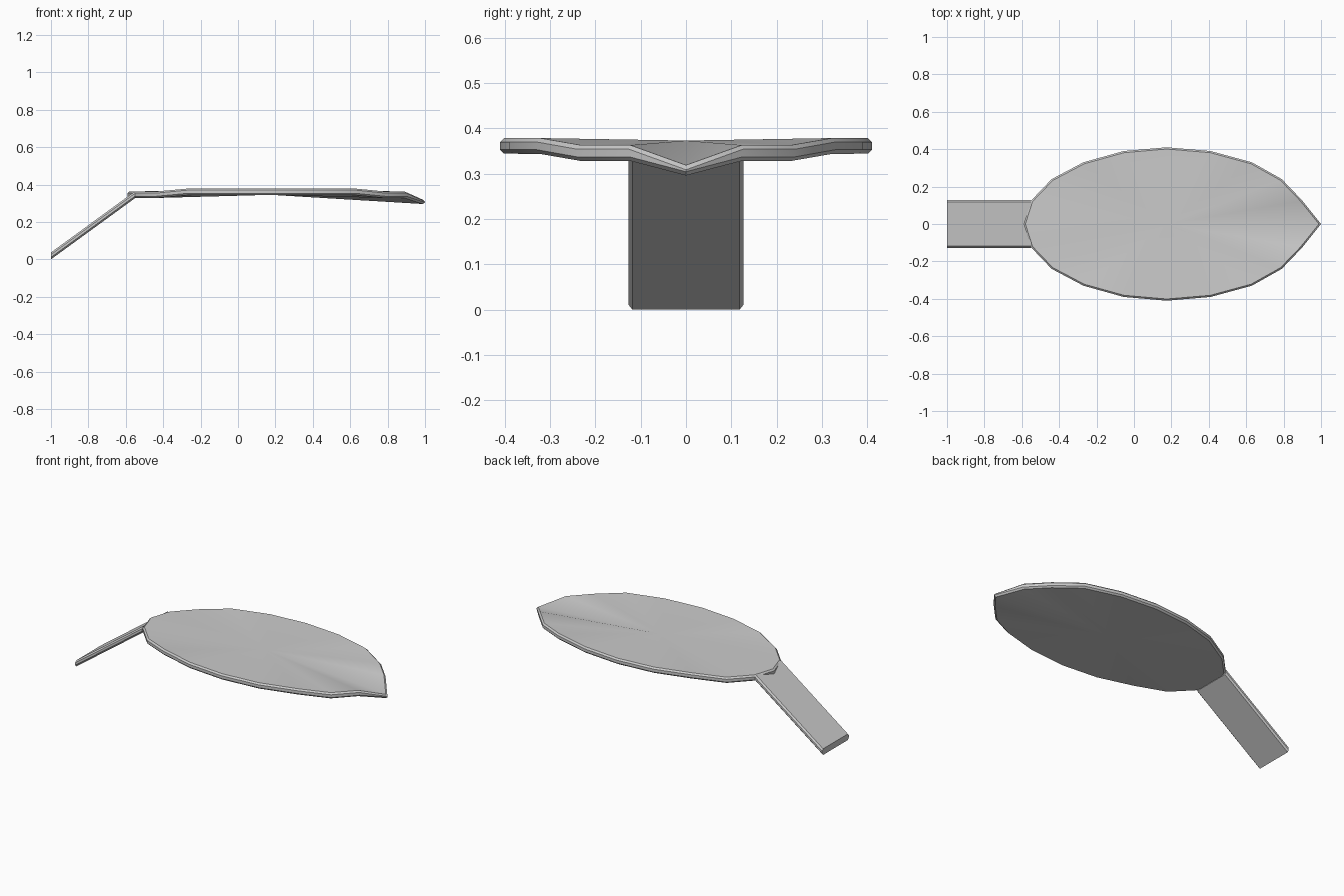
import bpy, bmesh, math

if "Cube" in bpy.data.objects:
    bpy.data.objects.remove(bpy.data.objects["Cube"])


def slab(name, outline, thick, centre=None, hard=(), bev=0.009):
    """Thick sheet from a rim of (x, y, top z, thickness scale), rim edges chamfered."""
    bm = bmesh.new()
    top = [bm.verts.new((x, y, z)) for x, y, z, s in outline]
    bot = [bm.verts.new((x, y, z - thick * s)) for x, y, z, s in outline]
    n = len(top)
    if centre:
        ct = bm.verts.new(centre)
        cb = bm.verts.new((centre[0], centre[1], centre[2] - thick * 0.8))
    else:
        bm.faces.new(top)
        bm.faces.new(bot[::-1])
    for i in range(n):
        j = (i + 1) % n
        bm.faces.new((top[i], bot[i], bot[j], top[j]))
        if centre:
            bm.faces.new((top[i], top[j], ct))
            bm.faces.new((bot[j], bot[i], cb))
    bmesh.ops.recalc_face_normals(bm, faces=bm.faces)
    edges = []
    for ring in (top, bot):
        for i in range(n):
            if i not in hard:
                edges.append(bm.edges.get((ring[i], ring[(i + 1) % n])))
    bmesh.ops.bevel(bm, geom=edges, offset=bev, offset_type='OFFSET',
                    segments=1, profile=0.5, affect='EDGES', clamp_overlap=True)
    bmesh.ops.recalc_face_normals(bm, faces=bm.faces)
    me = bpy.data.meshes.new(name)
    bm.to_mesh(me)
    bm.free()
    ob = bpy.data.objects.new(name, me)
    bpy.context.collection.objects.link(ob)
    bpy.ops.object.select_all(action='DESELECT')
    ob.select_set(True)
    bpy.context.view_layer.objects.active = ob
    bpy.ops.object.shade_smooth_by_angle(angle=math.radians(40))
    return ob


# Leaf blade: half outline from the stem end to the drooping tip, mirrored in y
half = [(-0.55, 0.125, 0.363), (-0.44, 0.24, 0.363), (-0.27, 0.33, 0.379),
        (-0.055, 0.39, 0.379), (0.175, 0.41, 0.379), (0.41, 0.39, 0.379),
        (0.63, 0.33, 0.379), (0.79, 0.24, 0.363), (0.90, 0.125, 0.363)]
rim = [(-0.59, 0, 0.363, 1)] + [(x, -y, z, 1) for x, y, z in half]
rim += [(1.0, 0, 0.318, 0.65)] + [(x, y, z, 1) for x, y, z in reversed(half)]
slab("leaf_blade", rim, 0.035, centre=(0.175, 0, 0.373))

# Stem: flat sloping strip, chamfered along its long sides only
stem = [(-1.0, -0.127, 0.037, 1), (-0.552, -0.127, 0.363, 1),
        (-0.552, 0.127, 0.363, 1), (-1.0, 0.127, 0.037, 1)]
slab("stem", stem, 0.037, hard=(1, 3))
